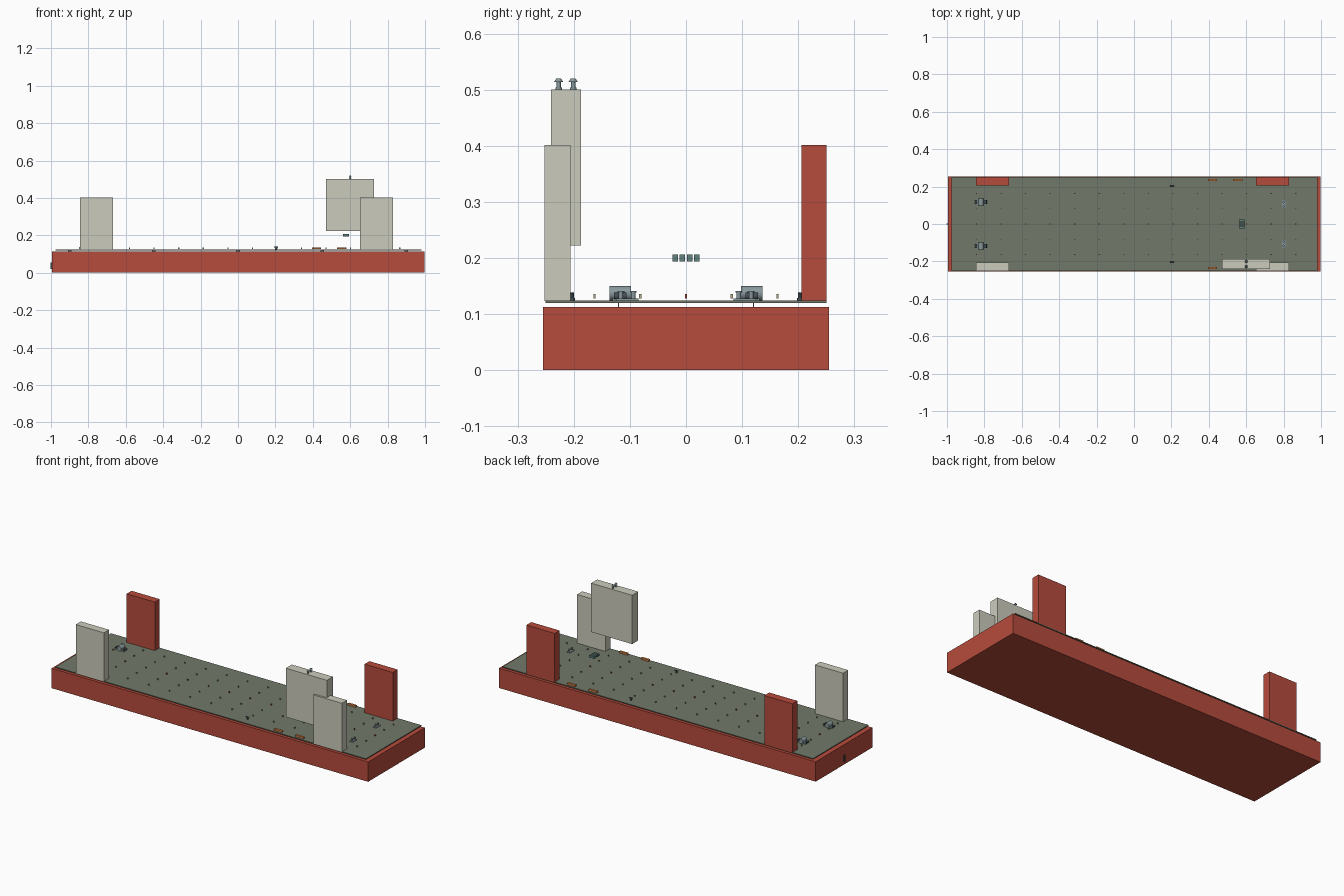
import bpy, math

if "Cube" in bpy.data.objects:
    bpy.data.objects.remove(bpy.data.objects["Cube"])

def mat(name, r, g, b):
    m = bpy.data.materials.new(name)
    m.diffuse_color = (r, g, b, 1)
    m.use_nodes = True
    m.node_tree.nodes["Principled BSDF"].inputs["Base Color"].default_value = m.diffuse_color
    return m

RED = mat("red_paint", 0.47, 0.07, 0.045)
WHITE = mat("off_white", 0.60, 0.60, 0.51)
DECK = mat("deck_green", 0.165, 0.19, 0.14)
STEEL = mat("blue_steel", 0.25, 0.32, 0.34)
TEAL = mat("teal", 0.12, 0.22, 0.21)
ORANGE = mat("orange", 0.65, 0.22, 0.06)
TAN = mat("tan", 0.50, 0.42, 0.26)
DARK = mat("dark_steel", 0.06, 0.08, 0.09)

def box(name, x, y, z, m):
    """Box from (min, max) ranges on each axis."""
    bpy.ops.mesh.primitive_cube_add(size=1, location=[(a + b) / 2 for a, b in (x, y, z)])
    o = bpy.context.object
    o.name = name
    o.scale = [b - a for a, b in (x, y, z)]
    bpy.ops.object.transform_apply(location=False, rotation=False, scale=True)
    o.data.materials.append(m)
    return o

def rod(name, loc, r, h, m, axis='Z', sides=12, r2=None):
    rot = {'Z': (0, 0, 0), 'X': (0, math.pi / 2, 0), 'Y': (math.pi / 2, 0, 0)}[axis]
    bpy.ops.mesh.primitive_cone_add(vertices=sides, radius1=r, radius2=r if r2 is None else r2,
                                    depth=h, location=loc, rotation=rot)
    o = bpy.context.object
    o.name = name
    o.data.materials.append(m)
    bpy.ops.object.shade_smooth_by_angle()
    return o

# hull and raised deck plate
box("hull", (-0.995, 0.998), (-0.255, 0.255), (0, 0.113), RED)
box("deck_plate", (-0.975, 0.98), (-0.25, 0.25), (0.12, 0.1245), DECK)
for x in (-0.9, -0.45, 0, 0.45, 0.9):
    for y in (-0.12, 0.12):
        box("deck_support", (x - 0.01, x + 0.01), (y - 0.001, y + 0.001), (0.112, 0.121), STEEL)

# side panels: off-white to the front, red to the back
for x in ((-0.845, -0.668), (0.652, 0.83)):
    box("front_panel", x, (-0.252, -0.206), (0.123, 0.401), WHITE)
    box("back_panel", x, (0.206, 0.25), (0.123, 0.401), RED)

# floating control block with two finial lamps
box("upper_block", (0.47, 0.728), (-0.241, -0.187), (0.222, 0.50), WHITE)
for y in (-0.227, -0.201):
    rod("lamp_base", (0.6, y, 0.502), 0.006, 0.004, STEEL)
    rod("lamp_stem", (0.6, y, 0.509), 0.004, 0.012, STEEL)
    rod("lamp_cap", (0.6, y, 0.517), 0.008, 0.006, STEEL, r2=0.004)

# row of small floating consoles
for i in range(4):
    y = -0.0195 + 0.013 * i
    box("console", (0.561, 0.593), (y - 0.005, y + 0.005), (0.194, 0.206), TEAL)

# grid of deck studs
for i in range(14):
    x = -0.842 + 0.1313 * i
    for j in range(-2, 3):
        y = 0.0815 * j
        box("deck_stud", (x - 0.003, x + 0.003), (y - 0.002, y + 0.002),
            (0.128, 0.136), RED if j == 0 else TAN)

for s in (-1, 1):
    # orange edge markers
    for x in (0.42, 0.555):
        y = 0.235 * s
        box("edge_marker", (x - 0.025, x + 0.025), (y - 0.006, y + 0.006), (0.126, 0.136), ORANGE)
    # winches: drum, cheek blocks and side shafts
    y = 0.117 * s
    box("winch_base", (-0.845, -0.79), (y - 0.014, y + 0.014), (0.124, 0.129), STEEL)
    rod("winch_drum", (-0.818, y, 0.137), 0.013, 0.038, STEEL, 'Y', 16)
    rod("winch_motor", (-0.793, y, 0.132), 0.006, 0.022, DARK, 'Y')
    rod("winch_shaft", (-0.845, y, 0.132), 0.005, 0.022, DARK, 'Y')
    # twin bollards near the right end
    y = 0.105 * s
    box("bollard_base", (0.79, 0.81), (y - 0.02, y + 0.02), (0.124, 0.128), STEEL)
    for d in (-0.011, 0.011):
        rod("bollard_post", (0.8, y + d, 0.133), 0.004, 0.012, STEEL)
        rod("bollard_cap", (0.8, y + d, 0.140), 0.006, 0.003, STEEL)
    # edge cleats
    y = 0.203 * s
    rod("cleat_base", (0.203, y, 0.126), 0.005, 0.006, DARK)
    rod("cleat_post", (0.203, y, 0.132), 0.003, 0.012, DARK)
    rod("cleat_bar", (0.203, y, 0.137), 0.002, 0.022, DARK, 'X')

# fitting on the left end
box("end_fitting", (-1.002, -0.994), (-0.004, 0.004), (0.02, 0.055), DARK)
